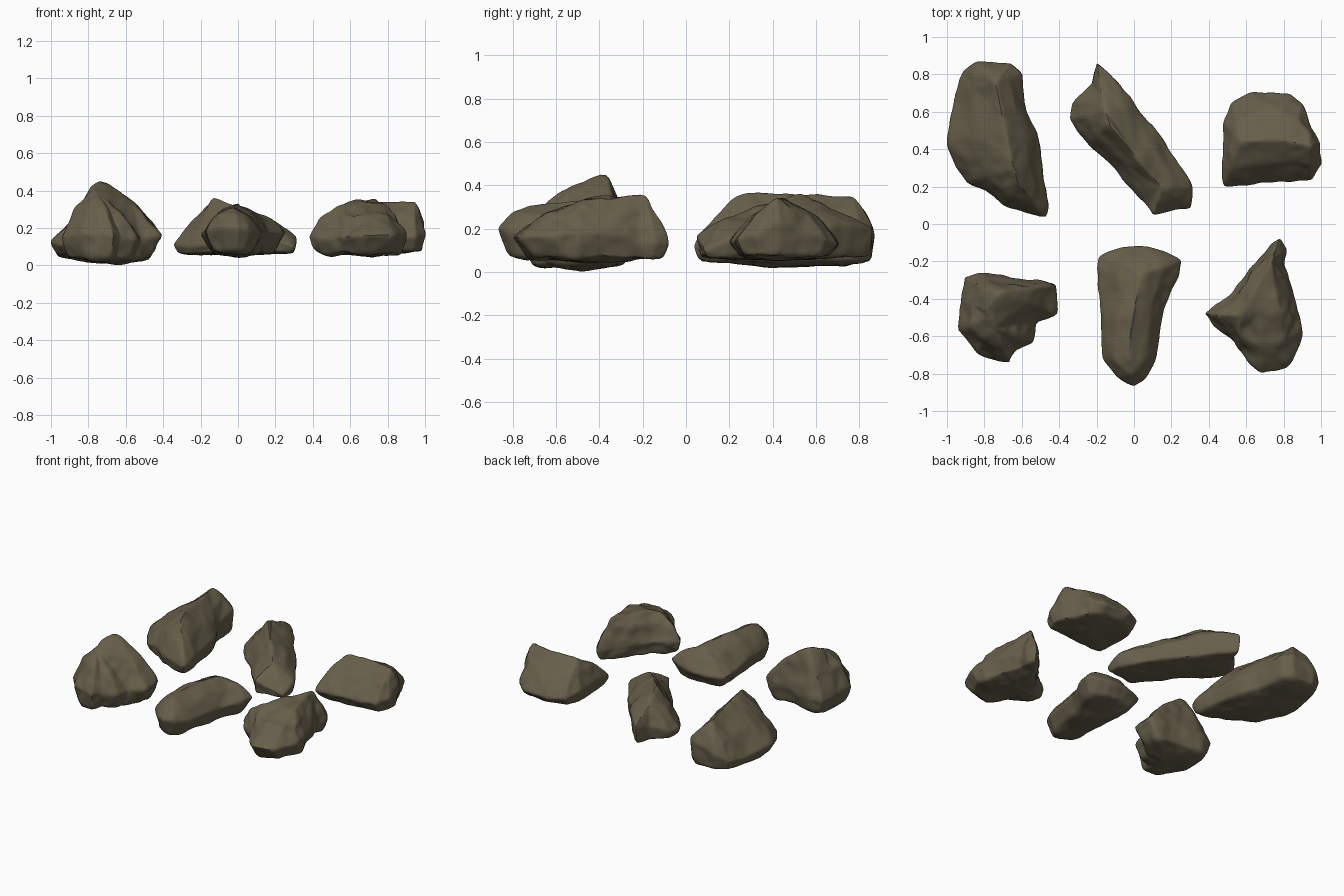
import bpy
import bmesh
from mathutils import Vector, noise

if "Cube" in bpy.data.objects:
    bpy.data.objects.remove(bpy.data.objects["Cube"], do_unlink=True)

# One earthy colour for all the rocks
stone = bpy.data.materials.new("olive_brown_stone")
stone.use_nodes = True
stone.diffuse_color = (0.135, 0.113, 0.070, 1)
shader = stone.node_tree.nodes["Principled BSDF"]
shader.inputs["Base Color"].default_value = stone.diffuse_color
shader.inputs["Roughness"].default_value = 0.9


def to_vectors(points):
    """Points are given in hundredths of a unit."""
    return [Vector(p) / 100 for p in points]


def nearest_on_crest(point, crest):
    """Closest crest point seen from above."""
    best = None
    for a, b in zip(crest, crest[1:]):
        along = (b - a).xy
        t = (point.xy - a.xy).dot(along) / along.length_squared
        found = a.lerp(b, round(min(1, max(0, t)) * 2) / 2)
        gap = (found.xy - point.xy).length
        if best is None or gap < best[0]:
            best = (gap, found)
    return best[1]


def apply_modifier(rock, name, kind, **settings):
    modifier = rock.modifiers.new(name, kind)
    for key, value in settings.items():
        setattr(modifier, key, value)
    bpy.ops.object.modifier_apply(modifier=name)


def make_rock(name, girdle, crest, floor, belly, undercut, bulge, rough=0.012, wear=4):
    """Loft a belly point, base ring, widest girdle, shoulder and crest line."""
    girdle, crest = to_vectors(girdle), to_vectors(crest)
    tops = [nearest_on_crest(p, crest) for p in girdle]
    base, shoulder = [], []
    for p, q in zip(girdle, tops):
        low = p.lerp(q, undercut)
        base.append(Vector((low.x, low.y, floor)))
        high = p.lerp(q, 0.45)
        high.z += bulge * (q.z - p.z)
        shoulder.append(high)

    bm = bmesh.new()
    rings = [[bm.verts.new(p) for p in ring] for ring in (base, girdle, shoulder, tops)]
    count = len(girdle)
    for lower, upper in zip(rings, rings[1:]):
        for i in range(count):
            j = (i + 1) % count
            bm.faces.new((lower[i], lower[j], upper[j], upper[i]))
    middle = bm.verts.new(sum(base, Vector()) / count)
    middle.co.z = belly
    for i in range(count):
        bm.faces.new((middle, rings[0][(i + 1) % count], rings[0][i]))
    bmesh.ops.remove_doubles(bm, verts=bm.verts, dist=0.002)

    # Close the crest and break the stone into flat planes
    bmesh.ops.holes_fill(bm, edges=[e for e in bm.edges if e.is_boundary])
    bmesh.ops.triangulate(bm, faces=bm.faces)
    bmesh.ops.recalc_face_normals(bm, faces=bm.faces)
    mesh = bpy.data.meshes.new(name)
    bm.to_mesh(mesh)
    bm.free()
    rock = bpy.data.objects.new(name, mesh)
    bpy.context.collection.objects.link(rock)
    bpy.ops.object.select_all(action="DESELECT")
    bpy.context.view_layer.objects.active = rock
    rock.select_set(True)

    # Wear the ridges down, then add dents
    apply_modifier(rock, "planes", "SUBSURF", subdivision_type="SIMPLE", levels=3)
    apply_modifier(rock, "wear", "SMOOTH", factor=0.5, iterations=wear)
    normals = [v.normal.copy() for v in mesh.vertices]
    for v, n in zip(mesh.vertices, normals):
        broad = noise.noise(v.co * 6)
        fine = noise.noise(v.co * 15)
        v.co += n * (rough * (broad + 0.45 * fine) + 0.003)
    mesh.materials.append(stone)
    bpy.ops.object.shade_smooth_by_angle(angle=0.9)


# Back row, outlines run anticlockwise
make_rock(
    "back_right_slab_rock",
    [(-100, 42, 13), (-96, 32, 11), (-90, 23, 11), (-79, 18, 13), (-69, 9, 13),
     (-47, 4, 12), (-47, 18, 15), (-52, 49, 16), (-58, 60, 18), (-60, 80, 21),
     (-66, 86, 22), (-84, 87, 17), (-92, 82, 12), (-96, 70, 11)],
    [(-62, 22, 35), (-66, 36, 37), (-74, 76, 35)],
    floor=0.055, belly=0.015, undercut=0.12, bulge=0.1)

make_rock(
    "back_middle_long_rock",
    [(-34, 56, 11), (-25, 44, 10), (-9, 28, 11), (5, 12, 13), (10, 5, 17),
     (17, 6, 14), (30, 9, 10), (31, 20, 15), (16, 45, 17), (2, 62, 20),
     (-10, 77, 22), (-20, 87, 20), (-23, 75, 17), (-33, 64, 12)],
    [(15, 19, 25), (2, 35, 31), (-13, 53, 36), (-17, 67, 29)],
    floor=0.07, belly=0.055, undercut=0.1, bulge=0.12)

make_rock(
    "back_left_block_rock",
    [(48, 20, 14), (62, 21, 14), (80, 23, 14), (95, 23, 15), (100, 32, 17),
     (99, 43, 22), (93, 53, 20), (90, 65, 15), (83, 70, 13), (64, 71, 13),
     (52, 65, 13), (48, 54, 16), (47, 36, 17)],
    [(57, 44, 33), (75, 46, 34), (94, 42, 34)],
    floor=0.075, belly=0.055, undercut=0.2, bulge=0.17)

# Front row
make_rock(
    "front_right_peaked_rock",
    [(-95, -57, 15), (-84, -69, 17), (-74, -74, 17), (-66, -75, 16), (-63, -67, 15),
     (-54, -63, 14), (-52, -53, 15), (-41, -48, 16), (-41, -32, 17), (-60, -29, 16),
     (-82, -26, 14), (-91, -28, 13), (-92, -42, 14)],
    [(-76, -55, 38), (-79, -46, 42), (-73, -37, 45)],
    floor=0.04, belly=0.003, undercut=0.22, bulge=0.14, rough=0.018)

make_rock(
    "front_middle_long_rock",
    [(-20, -27, 17), (-18, -50, 18), (-17, -72, 19), (-8, -83, 20), (0, -87, 20),
     (6, -83, 19), (12, -70, 17), (16, -45, 17), (22, -32, 17), (26, -19, 18),
     (10, -12, 17), (-5, -12, 16), (-19, -17, 16)],
    [(-3, -71, 31), (-1, -50, 33), (4, -27, 30)],
    floor=0.075, belly=0.045, undercut=0.28, bulge=0.2, rough=0.014, wear=6)

make_rock(
    "front_left_rugged_rock",
    [(37, -48, 15), (50, -60, 14), (56, -68, 15), (68, -80, 16), (82, -77, 16),
     (91, -60, 17), (89, -49, 18), (86, -38, 18), (80, -22, 15), (81, -14, 13),
     (78, -8, 13), (71, -14, 15), (60, -28, 15), (46, -42, 16)],
    [(57, -49, 33), (78, -46, 33), (73, -20, 36)],
    floor=0.065, belly=0.045, undercut=0.25, bulge=0.2, rough=0.022)
